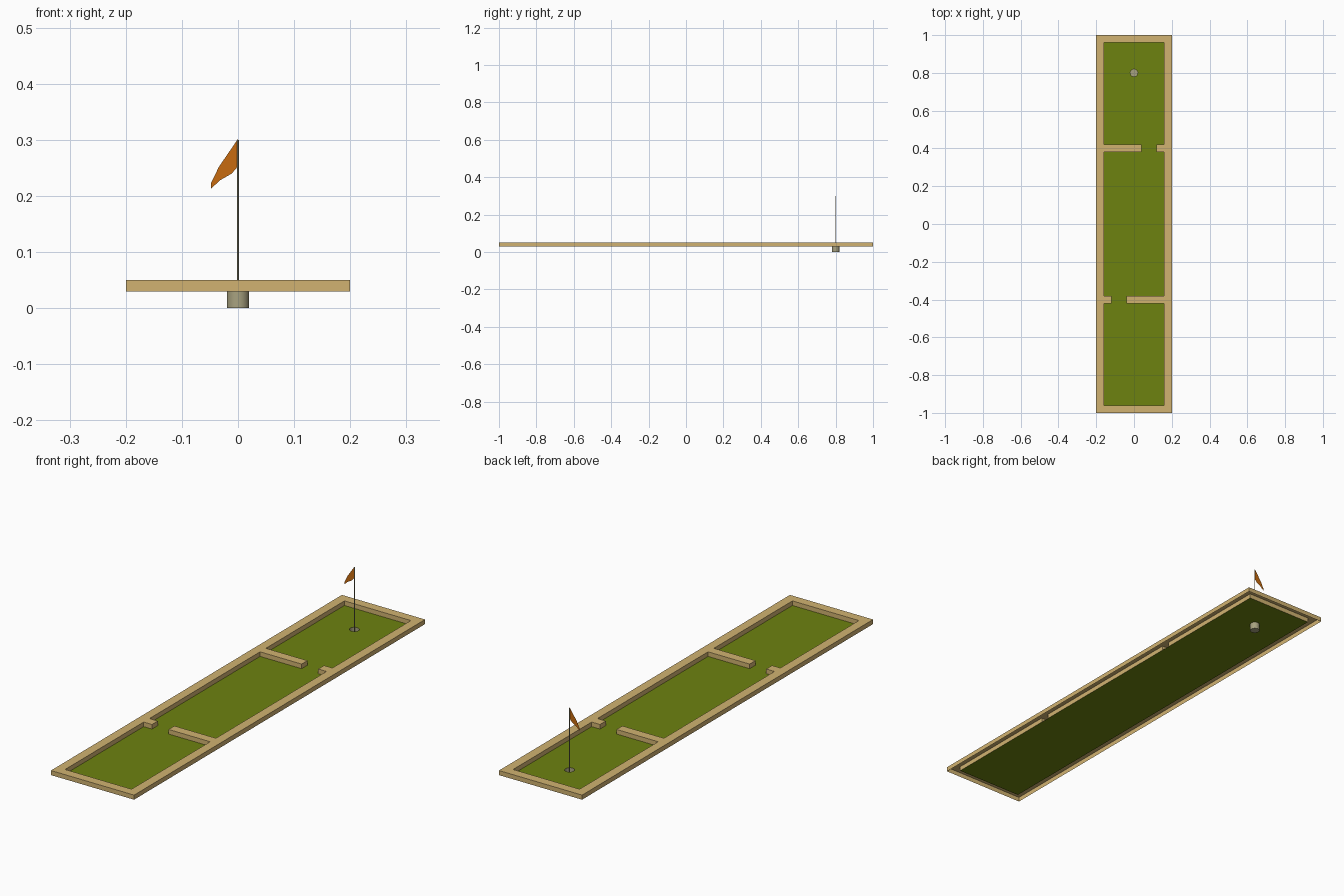
import bpy, bmesh, math
from mathutils import Vector

if "Cube" in bpy.data.objects:
    bpy.data.objects.remove(bpy.data.objects["Cube"])

HOLE = Vector((0, 0.8))
FLOOR_Z, TOP_Z = 0.03, 0.05
CUP_R, SIDES = 0.02, 16


def material(name, rgb):
    m = bpy.data.materials.new(name)
    m.diffuse_color = (*rgb, 1)
    m.use_nodes = True
    m.node_tree.nodes["Principled BSDF"].inputs["Base Color"].default_value = m.diffuse_color
    return m


wood = material("light wood", (0.64, 0.45, 0.165))
green = material("grass green", (0.155, 0.223, 0.005))
orange = material("flag orange", (0.57, 0.147, 0.005))
grey = material("warm grey", (0.39, 0.36, 0.215))


def finish(name, bm, mat):
    me = bpy.data.meshes.new(name)
    bm.to_mesh(me)
    bm.free()
    me.materials.append(mat)
    ob = bpy.data.objects.new(name, me)
    bpy.context.collection.objects.link(ob)
    return ob


def ring(bm, r, z, n):
    return [bm.verts.new((HOLE.x + r * math.cos(2 * math.pi * i / n),
                          HOLE.y + r * math.sin(2 * math.pi * i / n), z)) for i in range(n)]


def loop_edges(bm, vs):
    return [bm.edges.new((vs[i - 1], vs[i])) for i in range(len(vs))]


# Wooden border and two barriers: one joined top sheet with skirts, open underneath
xs = [-0.2, -0.16, -0.12, -0.04, 0.04, 0.12, 0.16, 0.2]
ys = [-1, -0.96, -0.42, -0.38, 0.38, 0.42, 0.96, 1]
bm = bmesh.new()
grid = [[bm.verts.new((x, y, TOP_Z)) for y in ys] for x in xs]
for i in range(7):
    for j in range(7):
        border = i in (0, 6) or j in (0, 6)
        barrier = (j == 2 and i != 2) or (j == 4 and i != 4)
        if border or barrier:
            bm.faces.new((grid[i][j], grid[i + 1][j], grid[i + 1][j + 1], grid[i][j + 1]))
bmesh.ops.delete(bm, geom=[v for v in bm.verts if not v.link_faces], context='VERTS')
rim = [e for e in bm.edges if e.is_boundary]
skirt = bmesh.ops.extrude_edge_only(bm, edges=rim)["geom"]
bmesh.ops.translate(bm, vec=(0, 0, FLOOR_Z - TOP_Z),
                    verts=[g for g in skirt if isinstance(g, bmesh.types.BMVert)])
bmesh.ops.recalc_face_normals(bm, faces=bm.faces)
finish("border_and_barriers", bm, wood)

# Grass floor with a round hole
bm = bmesh.new()
outer = [bm.verts.new((x, y, FLOOR_Z)) for x, y in
         ((-0.16, -0.96), (0.16, -0.96), (0.16, 0.96), (-0.16, 0.96))]
edges = loop_edges(bm, outer) + loop_edges(bm, ring(bm, CUP_R, FLOOR_Z, SIDES))
bmesh.ops.triangle_fill(bm, use_beauty=True, edges=edges, normal=(0, 0, 1))
for f in bm.faces:
    f.normal_update()
    if f.normal.z < 0:
        f.normal_flip()
finish("grass_floor", bm, green)

# Cup below the hole, open at the top
bm = bmesh.new()
low, high = ring(bm, CUP_R, 0, SIDES), ring(bm, CUP_R, FLOOR_Z, SIDES)
for i in range(SIDES):
    bm.faces.new((low[i - 1], low[i], high[i], high[i - 1])).smooth = True
base = bm.faces.new(low[::-1])
for e in base.edges:
    e.smooth = False
finish("hole_cup", bm, grey)

# Flag pole
bm = bmesh.new()
low, high = ring(bm, 0.0015, 0, 8), ring(bm, 0.0015, 0.3, 8)
for i in range(8):
    bm.faces.new((low[i - 1], low[i], high[i], high[i - 1])).smooth = True
bm.faces.new(high)
finish("flag_pole", bm, grey)

# Drooping flag: strips between its upper and lower edges
upper = [(0, 0.302), (-0.012, 0.284), (-0.034, 0.252), (-0.048, 0.223)]
lower = [(0, 0.253), (-0.011, 0.240), (-0.032, 0.228), (-0.048, 0.213)]
bm = bmesh.new()
up = [bm.verts.new((x, HOLE.y, z)) for x, z in upper]
lo = [bm.verts.new((x, HOLE.y, z)) for x, z in lower]
for i in range(3):
    bm.faces.new((up[i], up[i + 1], lo[i + 1], lo[i]))
finish("flag", bm, orange)
